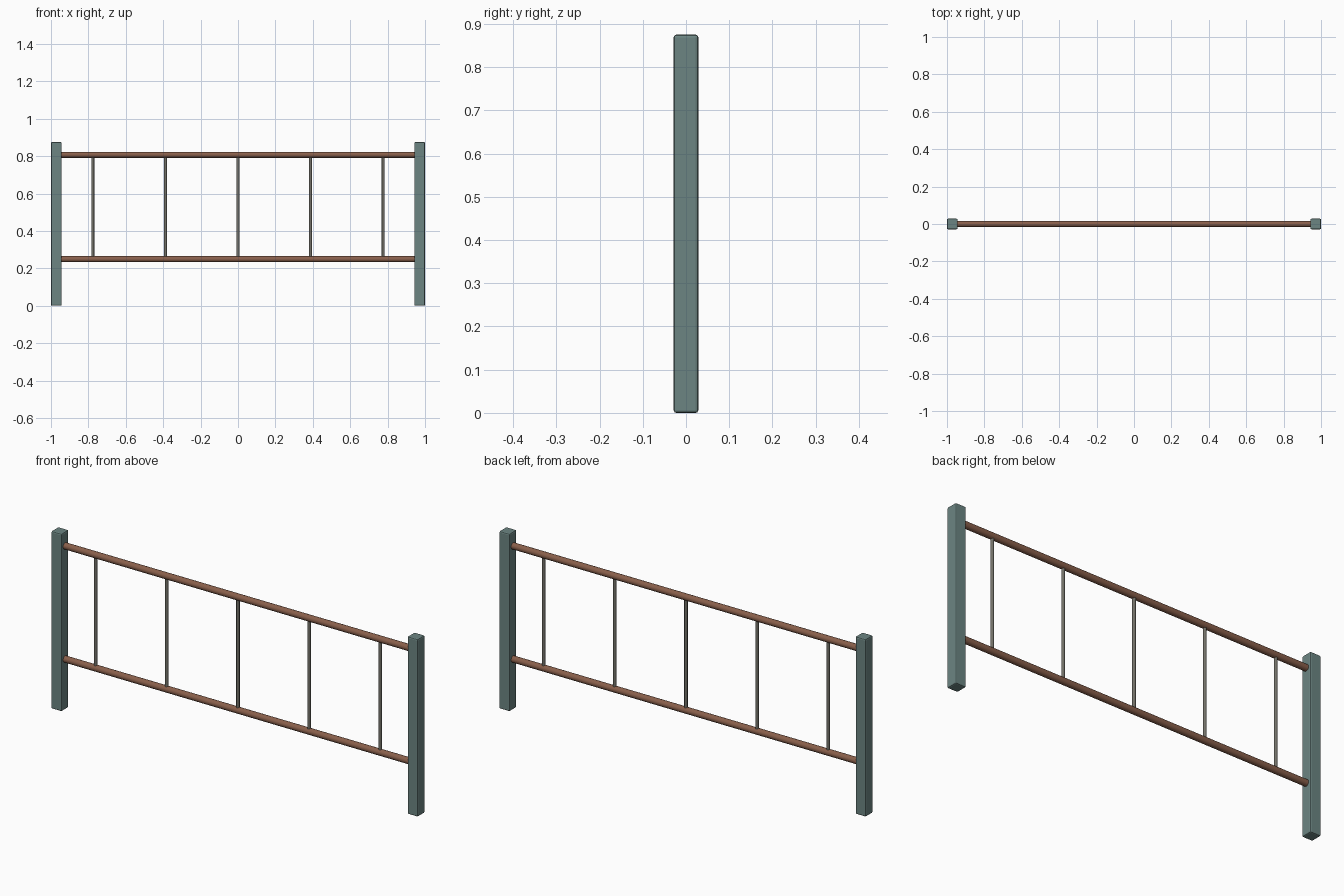
import bpy, math

if "Cube" in bpy.data.objects:
    bpy.data.objects.remove(bpy.data.objects["Cube"])

def mat(name, rgb):
    m = bpy.data.materials.new(name)
    m.diffuse_color = (*rgb, 1)
    m.use_nodes = True
    m.node_tree.nodes["Principled BSDF"].inputs["Base Color"].default_value = m.diffuse_color
    return m

POST = mat("grey_green_paint", (0.15, 0.235, 0.225))
WOOD = mat("brown_wood", (0.25, 0.115, 0.07))
METAL = mat("dull_metal", (0.17, 0.165, 0.14))

HEIGHT, WIDTH = 0.875, 0.057
RAIL_TOP, RAIL_LOW = 0.807, 0.249

def rod(name, loc, radius, length, rot, material, sides):
    bpy.ops.mesh.primitive_cylinder_add(vertices=sides, radius=radius, depth=length,
                                        location=loc, rotation=rot)
    o = bpy.context.object
    o.name = name
    o.data.materials.append(material)
    bpy.ops.object.shade_smooth_by_angle(angle=math.radians(35))

# end posts with softened edges
for side, label in ((-1, "left"), (1, "right")):
    bpy.ops.mesh.primitive_cube_add(size=1, location=(side * (1 - WIDTH / 2), 0, HEIGHT / 2))
    post = bpy.context.object
    post.name = label + "_post"
    post.scale = (WIDTH, WIDTH, HEIGHT)
    bpy.ops.object.transform_apply(location=False, rotation=False, scale=True)
    post.data.materials.append(POST)
    bev = post.modifiers.new("soft_edges", "BEVEL")
    bev.width = 0.006
    bev.segments = 2

# horizontal rails, slightly let into the posts
for z, label in ((RAIL_TOP, "top"), (RAIL_LOW, "bottom")):
    rod(label + "_rail", (0, 0, z), 0.016, 2 - 2 * WIDTH + 0.02,
        (0, math.pi / 2, 0), WOOD, 20)

# thin balusters
for i in range(-2, 3):
    rod(f"baluster_{i + 3}", (i * 0.388, 0, (RAIL_TOP + RAIL_LOW) / 2), 0.008,
        RAIL_TOP - RAIL_LOW, (0, 0, 0), METAL, 12)
